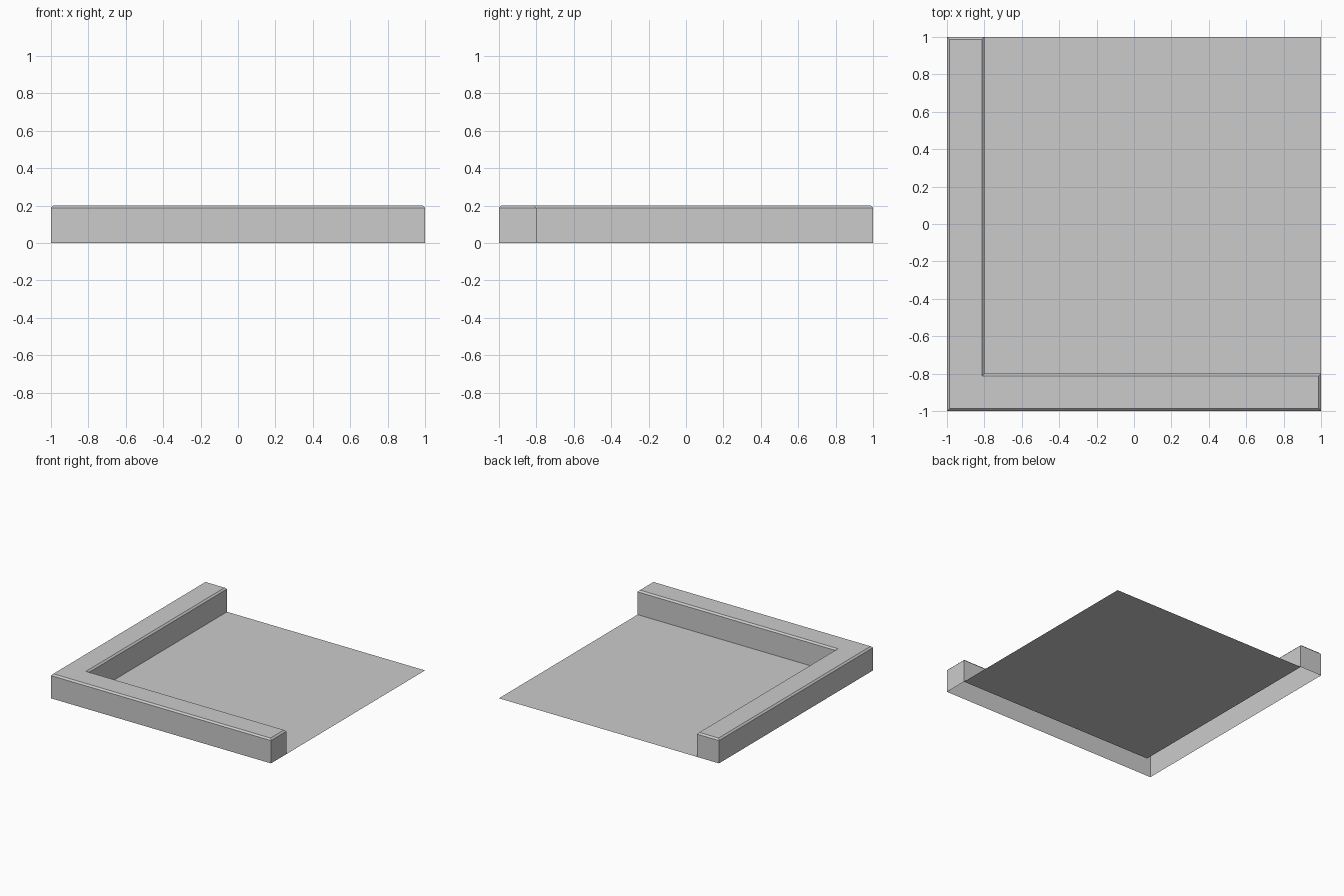
import bpy
import bmesh

# Remove the default cube
cube = bpy.data.objects.get("Cube")
if cube:
    bpy.data.objects.remove(cube, do_unlink=True)

OUT, INNER = 1.0, -0.8
HEIGHT, CHAMFER = 0.2, 0.013

# Plain grey for every part
grey = bpy.data.materials.new("light grey")
grey.use_nodes = True
colour = (0.6, 0.6, 0.6, 1.0)
grey.diffuse_color = colour
grey.node_tree.nodes["Principled BSDF"].inputs["Base Color"].default_value = colour


def add_object(name, bm):
    mesh = bpy.data.meshes.new(name)
    bm.to_mesh(mesh)
    bm.free()
    mesh.materials.append(grey)
    obj = bpy.data.objects.new(name, mesh)
    bpy.context.collection.objects.link(obj)
    return obj


def outline_face(bm, points, z):
    return bm.faces.new([bm.verts.new((x, y, z)) for x, y in points])


# Floor: a single flat sheet inside the walls
bm = bmesh.new()
outline_face(bm, [(INNER, INNER), (OUT, INNER), (OUT, OUT), (INNER, OUT)], 0)
add_object("floor", bm)

# Corner wall: L-shaped hollow shell, open underneath, chamfered along the top
bm = bmesh.new()
outline = [(-OUT, -OUT), (OUT, -OUT), (OUT, INNER),
           (INNER, INNER), (INNER, OUT), (-OUT, OUT)]
top = outline_face(bm, outline, HEIGHT - CHAMFER)
rim = list(top.edges)
skirt = bmesh.ops.extrude_edge_only(bm, edges=rim)["geom"]
for v in skirt:
    if isinstance(v, bmesh.types.BMVert):
        v.co.z = 0
bmesh.ops.inset_region(bm, faces=[top], thickness=CHAMFER,
                       use_boundary=True, use_even_offset=True)
for v in top.verts:
    v.co.z = HEIGHT
bmesh.ops.recalc_face_normals(bm, faces=bm.faces)
if top.normal.z < 0:
    bmesh.ops.reverse_faces(bm, faces=bm.faces)
add_object("corner_wall", bm)
